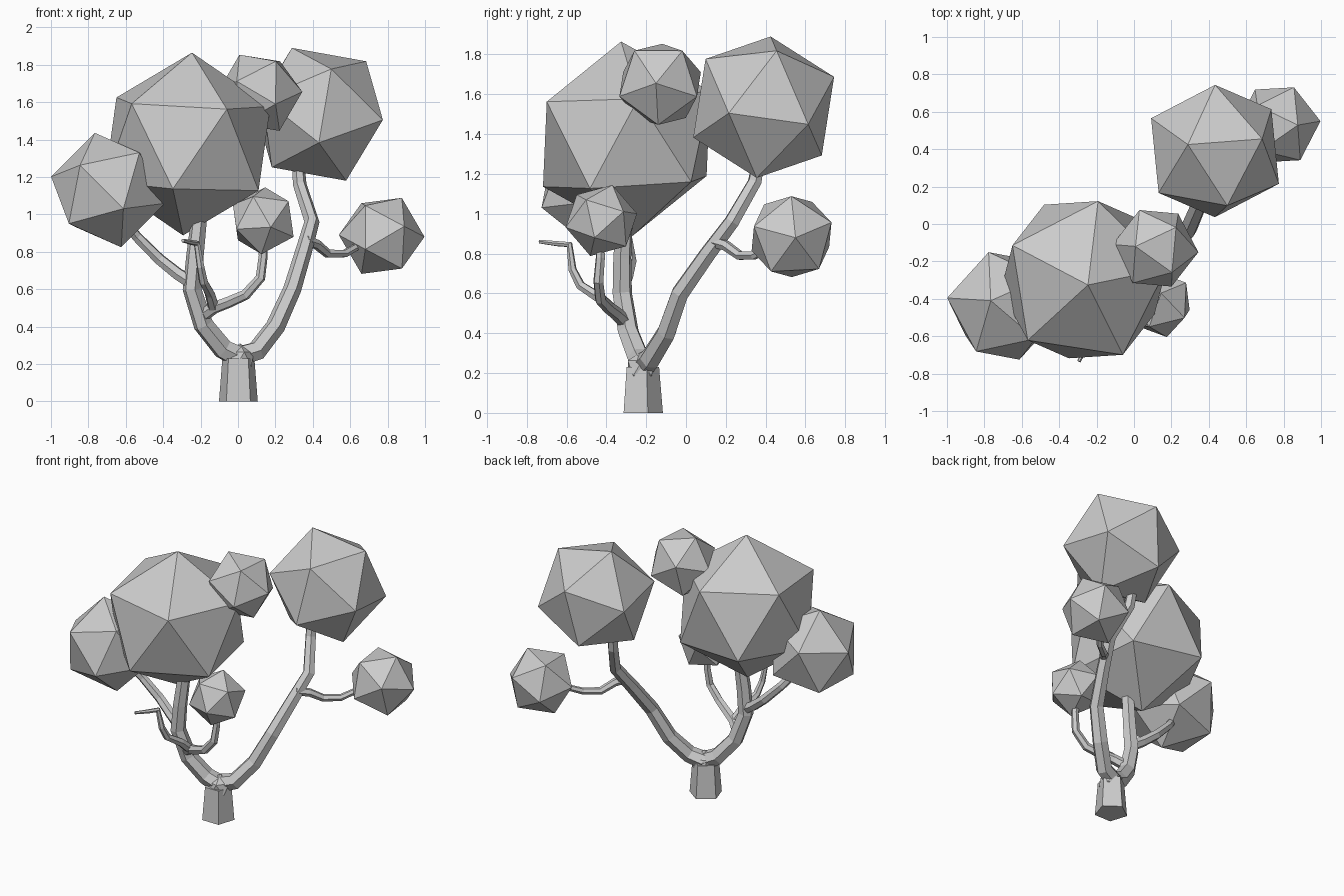
import bpy
from mathutils import Vector, Matrix

cube = bpy.data.objects.get("Cube")
if cube:
    bpy.data.objects.remove(cube, do_unlink=True)

GREY = (0.6, 0.6, 0.6, 1.0)
grey = bpy.data.materials.new("plain_grey")
grey.use_nodes = True
grey.diffuse_color = GREY
grey.node_tree.nodes["Principled BSDF"].inputs["Base Color"].default_value = GREY


def foliage(name, centre, radius, pole, neighbour):
    """Icosahedron with one corner towards pole and the next towards neighbour."""
    z = Vector(pole).normalized()
    x = (Vector(neighbour) - z * z.dot(Vector(neighbour))).normalized()
    turn = Matrix((x, z.cross(x), z)).transposed().to_4x4()
    bpy.ops.mesh.primitive_ico_sphere_add(subdivisions=1, radius=radius)
    ob = bpy.context.object
    ob.name = name
    ob.matrix_world = Matrix.Translation(centre) @ turn
    ob.data.materials.append(grey)
    bpy.ops.object.shade_flat()


def branch(name, points, start, end):
    """Six-sided tapering tube along a path."""
    curve = bpy.data.curves.new(name, "CURVE")
    curve.dimensions = "3D"
    curve.bevel_depth = 1.0
    curve.bevel_resolution = 1
    curve.use_fill_caps = True
    line = curve.splines.new("POLY")
    line.points.add(len(points) - 1)
    for i, p in enumerate(points):
        line.points[i].co = (*p, 1)
        line.points[i].radius = start + (end - start) * i / (len(points) - 1)
    ob = bpy.data.objects.new(name, curve)
    bpy.context.collection.objects.link(ob)
    bpy.ops.object.select_all(action="DESELECT")
    ob.select_set(True)
    bpy.context.view_layer.objects.active = ob
    bpy.ops.object.convert(target="MESH")
    ob = bpy.context.object
    ob.name = name
    ob.data.materials.append(grey)
    bpy.ops.object.shade_flat()


# Five-sided trunk and the knot where it forks
bpy.ops.mesh.primitive_cone_add(vertices=5, radius1=0.109, radius2=0.09, depth=0.23,
                                location=(0.002, -0.225, 0.115))
trunk = bpy.context.object
trunk.name = "trunk"
trunk.data.materials.append(grey)
bpy.ops.object.shade_flat()
foliage("trunk_fork", (0.01, -0.22, 0.225), 0.085, (0, 0, 1), (1, 0, 0.5))

# Main branches
branch("left_main_branch", [(0, -0.21, 0.24), (0.1, -0.18, 0.27), (0.2, -0.1, 0.4),
       (0.29, -0.03, 0.6), (0.35, 0.11, 0.8), (0.395, 0.23, 0.96),
       (0.33, 0.345, 1.16), (0.32, 0.37, 1.3)], 0.06, 0.033)
branch("right_main_branch", [(0, -0.22, 0.24), (-0.08, -0.24, 0.28), (-0.185, -0.29, 0.41),
       (-0.246, -0.32, 0.6), (-0.23, -0.32, 0.78), (-0.21, -0.31, 0.96),
       (-0.22, -0.31, 1.1)], 0.062, 0.04)

# Side branches
branch("left_side_branch", [(0.36, 0.13, 0.86), (0.42, 0.2, 0.84), (0.48, 0.27, 0.79),
       (0.57, 0.34, 0.79), (0.64, 0.42, 0.83)], 0.03, 0.02)
branch("right_side_branch", [(-0.24, -0.32, 0.63), (-0.32, -0.3, 0.68), (-0.42, -0.28, 0.76),
       (-0.54, -0.3, 0.88), (-0.62, -0.35, 0.98)], 0.038, 0.026)
branch("front_side_branch", [(-0.2, -0.3, 0.45), (-0.13, -0.35, 0.5), (-0.05, -0.39, 0.53),
       (0.04, -0.43, 0.57), (0.12, -0.44, 0.66), (0.135, -0.43, 0.78),
       (0.13, -0.43, 0.86)], 0.036, 0.022)
branch("front_twig", [(-0.13, -0.35, 0.5), (-0.15, -0.43, 0.575), (-0.185, -0.53, 0.64),
       (-0.2, -0.57, 0.72), (-0.22, -0.585, 0.845), (-0.25, -0.65, 0.85),
       (-0.295, -0.735, 0.86)], 0.032, 0.01)

# Foliage clumps
foliage("large_foliage", (-0.27, -0.298, 1.376), 0.49, (0.048, -0.056, 0.98), (-0.302, -0.328, 0.22))
foliage("right_foliage", (-0.695, -0.438, 1.13), 0.315, (-0.07, 0.028, 0.303), (-0.305, 0.042, 0.057))
foliage("front_foliage", (0.135, -0.425, 0.966), 0.187, (0.01, 0.055, 0.177), (-0.036, 0.17, 0.05))
foliage("top_foliage", (0.115, -0.13, 1.65), 0.23, (0.22, -0.02, 0.005), (0.1, 0.117, 0.174))
foliage("left_foliage", (0.433, 0.39, 1.535), 0.385, (-0.145, 0.035, 0.355), (0.257, 0.065, 0.28))
foliage("left_small_foliage", (0.768, 0.53, 0.885), 0.23, (0.228, 0.02, -0.005), (0.12, 0, 0.2))
